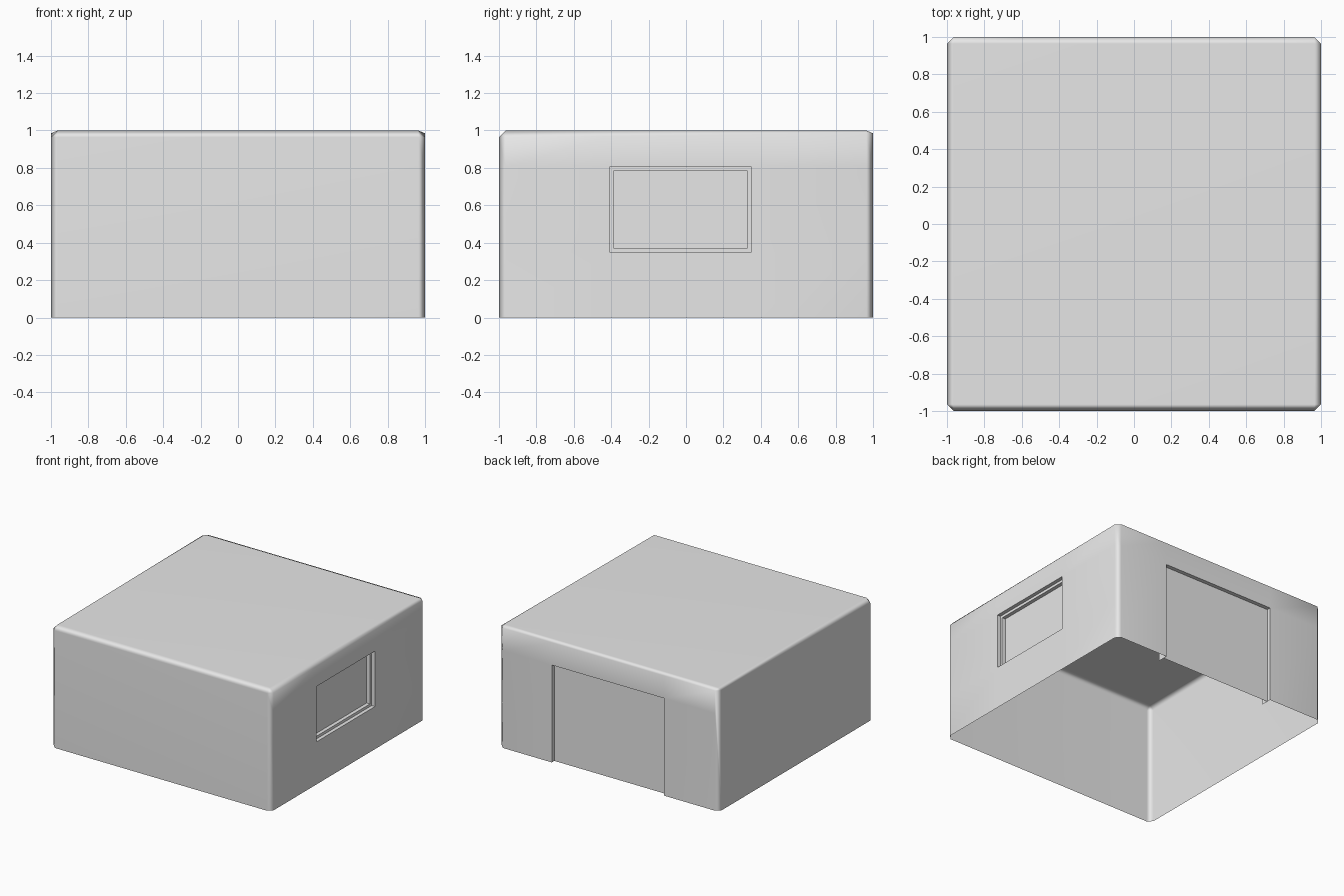
import bpy, bmesh
from mathutils import Vector

cube = bpy.data.objects.get("Cube")
if cube:
    bpy.data.objects.remove(cube)

grey = bpy.data.materials.new("plain grey")
grey.use_nodes = True
grey.diffuse_color = (0.8, 0.8, 0.8, 1)
grey.node_tree.nodes["Principled BSDF"].inputs["Base Color"].default_value = (0.8, 0.8, 0.8, 1)

CHAMFER = 0.036
DOOR = (-0.5, 0.52, 0.0, 0.8)        # x min, x max, z min, z max
WINDOW = (-0.41, 0.35, 0.35, 0.805)  # y min, y max, z min, z max


def add_object(name, bm):
    mesh = bpy.data.meshes.new(name)
    bm.to_mesh(mesh)
    bm.free()
    mesh.materials.append(grey)
    obj = bpy.data.objects.new(name, mesh)
    bpy.context.collection.objects.link(obj)
    return obj


def cut_face(bm, normal, axis, bounds):
    """Cut a rectangle into the wall facing normal and return its face."""
    a0, a1, z0, z1 = bounds
    across = Vector((axis == 0, axis == 1, 0))
    up = Vector((0, 0, 1))
    for direction, value in ((across, a0), (across, a1), (up, z0), (up, z1)):
        if value <= 0 and direction is up:
            continue
        bm.normal_update()
        faces = [f for f in bm.faces if f.normal.dot(normal) > 0.999]
        geom = set(faces)
        for f in faces:
            geom.update(f.edges)
            geom.update(f.verts)
        bmesh.ops.bisect_plane(bm, geom=list(geom), dist=1e-5,
                               plane_co=direction * value, plane_no=direction)
    bm.normal_update()
    for f in bm.faces:
        c = f.calc_center_median()
        if f.normal.dot(normal) > 0.999 and a0 < c[axis] < a1 and z0 < c.z < z1:
            return f


# Shell: chamfered footprint, chamfered roof edge, open underneath
bm = bmesh.new()
inner = 1 - CHAMFER
outline = [(-inner, -1), (inner, -1), (1, -inner), (1, inner),
           (inner, 1), (-inner, 1), (-1, inner), (-1, -inner)]
low = [bm.verts.new((x, y, 0)) for x, y in outline]
eave = [bm.verts.new((x, y, inner if y < 0 else 0.985)) for x, y in outline]
roof = [bm.verts.new((x * inner, y * inner, 1)) for x, y in
        ((-1, -1), (1, -1), (1, 1), (-1, 1))]
for i in range(8):
    j = (i + 1) % 8
    bm.faces.new((low[i], low[j], eave[j], eave[i]))
    if i % 2:   # corner triangle
        bm.faces.new((eave[i], eave[j], roof[(i + 1) // 2 % 4]))
    else:       # straight roof edge
        bm.faces.new((eave[i], eave[j], roof[(i // 2 + 1) % 4], roof[i // 2]))
bm.faces.new(roof)

# Window: two stepped recesses
pane = cut_face(bm, Vector((1, 0, 0)), 1, WINDOW)
for thickness, depth in ((0, -0.03), (0.031, 0), (0, -0.03)):
    bmesh.ops.inset_individual(bm, faces=[pane], thickness=thickness, depth=depth)

# Door opening
opening = cut_face(bm, Vector((0, 1, 0)), 0, DOOR)
bmesh.ops.delete(bm, geom=[opening], context='FACES_ONLY')

bm.normal_update()
for f in bm.faces:
    f.smooth = True
for e in bm.edges:
    e.smooth = len(e.link_faces) == 2 and e.calc_face_angle(0) < 1.4
shell = add_object("shell", bm)
weighted = shell.modifiers.new("even_shading", 'WEIGHTED_NORMAL')
weighted.keep_sharp = True

# Door frame: sides and top reaching inward
x0, x1, z0, z1 = DOOR
bm = bmesh.new()
path = [(x0, z0), (x0, z1), (x1, z1), (x1, z0)]
outer, back = [[bm.verts.new((x, y, z)) for x, z in path] for y in (1, 0.91)]
for i in range(3):
    bm.faces.new((outer[i], outer[i + 1], back[i + 1], back[i]))
add_object("door_frame", bm)

# Door panel, set slightly back in the frame
bm = bmesh.new()
bm.faces.new([bm.verts.new((x, 0.967, z)) for x, z in path])
add_object("door_panel", bm)
